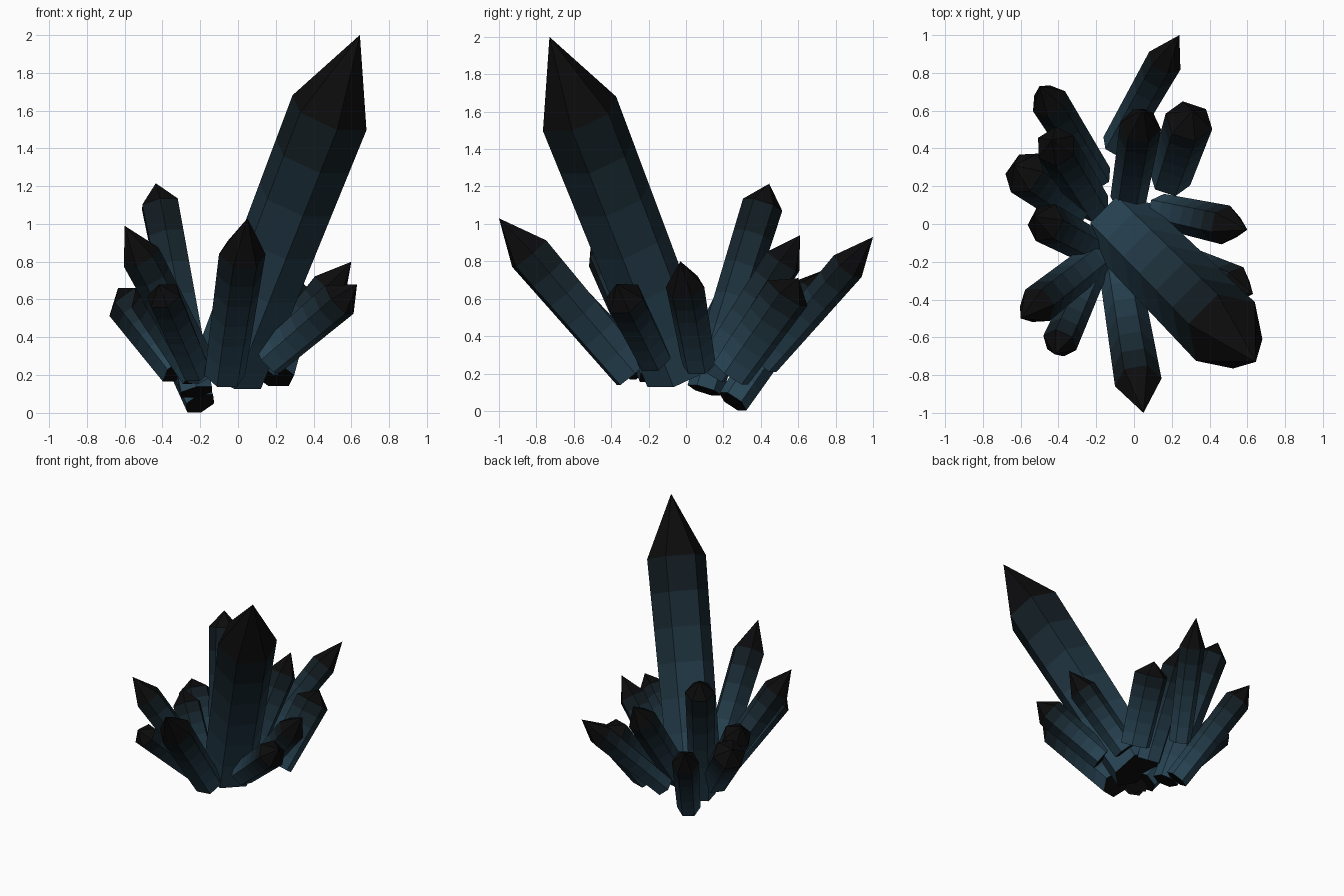
import bpy, math
from mathutils import Vector

if "Cube" in bpy.data.objects:
    bpy.data.objects.remove(bpy.data.objects["Cube"])

BANDS = 6


def material(name, rgb):
    m = bpy.data.materials.new(name)
    m.diffuse_color = (*rgb, 1)
    m.use_nodes = True
    m.node_tree.nodes["Principled BSDF"].inputs["Base Color"].default_value = m.diffuse_color
    return m


# Colour bands: lighter blue at the root fading to near black at the point
ROOT, TOP = Vector((0.022, 0.060, 0.092)), Vector((0.006, 0.012, 0.016))
MATS = [material(f"blue_band_{k}", ROOT.lerp(TOP, k / (BANDS - 1))) for k in range(BANDS)]
MATS.append(material("tip_black", (0.0035, 0.0035, 0.004)))


def crystal(name, base, tip, radius, point, taper=0.87):
    """Six-sided prism from base to tip, ending in a pyramid of length point."""
    base, tip = Vector(base), Vector(tip)
    axis = (tip - base).normalized()
    side = axis.cross(Vector((0, 0, 1))).normalized()
    up = side.cross(axis)
    body = (tip - base).length - point
    verts, faces, slots = [], [tuple(range(5, -1, -1))], [BANDS]
    for k in range(BANDS + 1):
        f = k / BANDS
        r = radius * (taper + (1 - taper) * f)
        for i in range(6):
            a = math.radians(60 * i)
            verts.append(base + axis * body * f + r * (side * math.cos(a) + up * math.sin(a)))
    for k in range(BANDS):
        for i in range(6):
            j = (i + 1) % 6
            faces.append((6 * k + i, 6 * k + j, 6 * k + 6 + j, 6 * k + 6 + i))
            slots.append(k)
    verts.append(tip)
    for i in range(6):
        faces.append((6 * BANDS + i, 6 * BANDS + (i + 1) % 6, len(verts) - 1))
        slots.append(BANDS)
    me = bpy.data.meshes.new(name)
    me.from_pydata(verts, [], faces)
    for m in MATS:
        me.materials.append(m)
    for p, s in zip(me.polygons, slots):
        p.material_index = s
    ob = bpy.data.objects.new(name, me)
    bpy.context.collection.objects.link(ob)


# Tall leaning crystal
crystal("main_crystal", (-0.055, -0.03, 0.21), (0.645, -0.73, 2.0), 0.22, 0.47, 0.9)
# Ring of smaller crystals
crystal("front_crystal", (-0.07, -0.29, 0.20), (0.05, -1.0, 1.03), 0.125, 0.25)
crystal("front_left_tall_crystal", (-0.18, -0.17, 0.2), (-0.6, -0.5, 0.99), 0.105, 0.2)
crystal("front_left_short_crystal", (-0.22, -0.24, 0.22), (-0.42, -0.69, 0.68), 0.095, 0.09)
crystal("left_low_crystal", (-0.31, 0.08, 0.23), (-0.635, 0.31, 0.66), 0.125, 0.1)
crystal("left_inner_crystal", (-0.21, -0.13, 0.2), (-0.53, 0.04, 0.71), 0.11, 0.12)
crystal("back_left_tall_crystal", (-0.22, 0.1, 0.11), (-0.435, 0.445, 1.215), 0.11, 0.12)
crystal("back_left_low_crystal", (-0.2, 0.25, 0.05), (-0.5, 0.73, 0.75), 0.1, 0.15)
crystal("back_long_crystal", (-0.09, 0.42, 0.26), (0.24, 1.0, 0.93), 0.095, 0.22)
crystal("back_tall_crystal", (-0.03, 0.13, 0.2), (0.05, 0.61, 0.94), 0.11, 0.17)
crystal("back_right_crystal", (0.19, 0.24, 0.2), (0.31, 0.60, 0.71), 0.13, 0.1)
crystal("right_crystal", (0.14, 0.07, 0.25), (0.60, -0.03, 0.80), 0.105, 0.18)
crystal("front_right_crystal", (0.16, -0.17, 0.28), (0.63, -0.37, 0.68), 0.11, 0.13)
